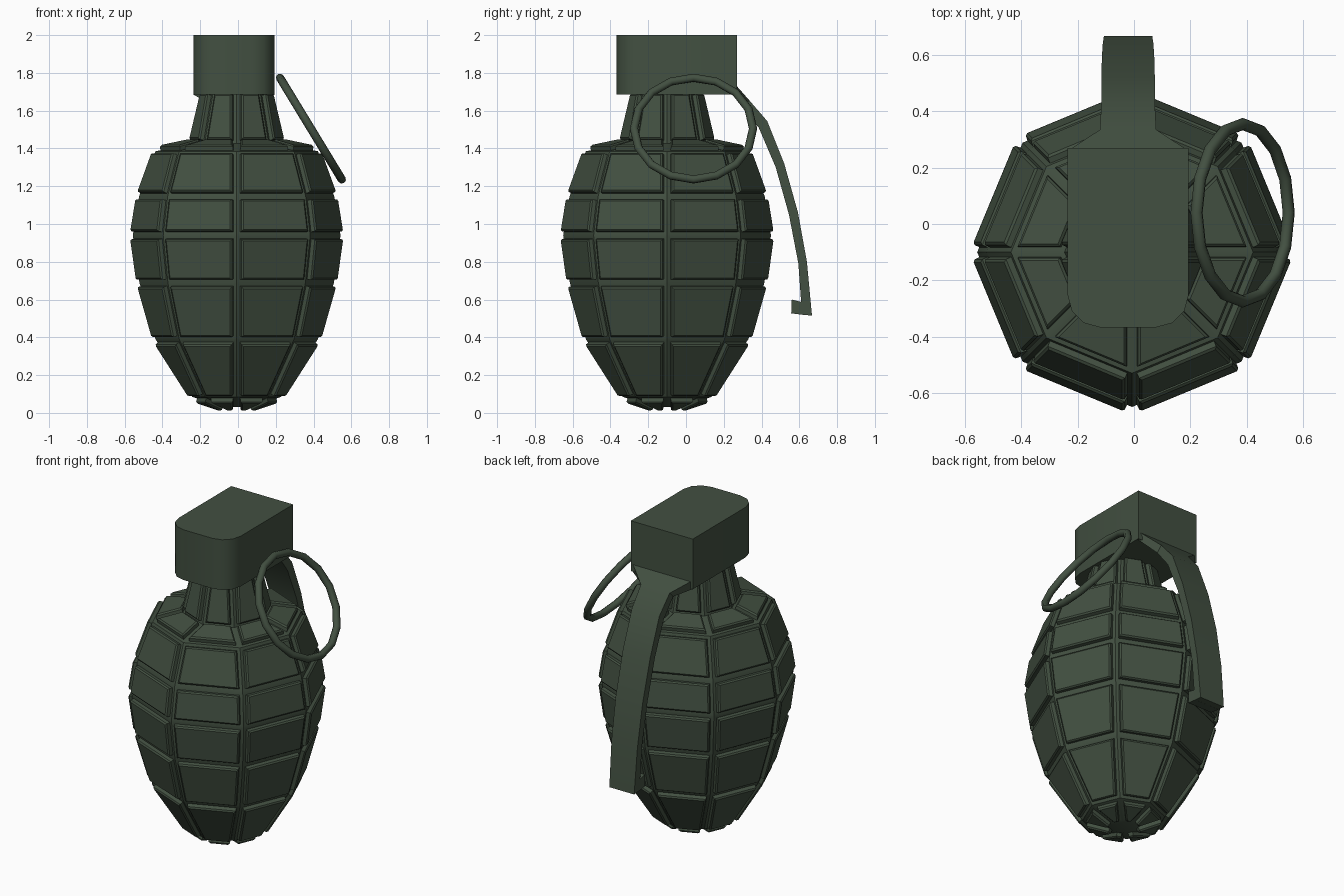
import bpy, bmesh, math
from mathutils import Vector

cube = bpy.data.objects.get("Cube")
if cube:
    bpy.data.objects.remove(cube, do_unlink=True)

green = bpy.data.materials.new("dark_olive_green")
green.use_nodes = True
colour = (0.055, 0.08, 0.053, 1)
green.diffuse_color = colour
green.node_tree.nodes["Principled BSDF"].inputs["Base Color"].default_value = colour


def finish(name, bm, angle=35):
    """Turn a bmesh into a coloured, smooth-by-angle object."""
    bmesh.ops.recalc_face_normals(bm, faces=bm.faces[:])
    mesh = bpy.data.meshes.new(name)
    bm.to_mesh(mesh)
    bm.free()
    mesh.materials.append(green)
    ob = bpy.data.objects.new(name, mesh)
    bpy.context.collection.objects.link(ob)
    bpy.ops.object.select_all(action="DESELECT")
    ob.select_set(True)
    bpy.context.view_layer.objects.active = ob
    bpy.ops.object.shade_smooth_by_angle(angle=math.radians(angle))
    return ob


def loft(bm, rings):
    """Bridge closed rings of points, cap both ends, return the side faces."""
    rows = [[bm.verts.new(p) for p in ring] for ring in rings]
    sides = []
    for a, b in zip(rows, rows[1:]):
        for i in range(len(a)):
            j = (i + 1) % len(a)
            sides.append(bm.faces.new((a[i], a[j], b[j], b[i])))
    bm.faces.new(rows[0][::-1])
    bm.faces.new(rows[-1])
    return sides


# Body: octagonal shell whose every face becomes a raised, bevelled panel
SIDES = 8
centre = Vector((-0.007, -0.1, 0))
profile = [(0.07, 0.03), (0.235, 0.085), (0.43, 0.39), (0.515, 0.69),
           (0.55, 0.94), (0.517, 1.145), (0.43, 1.385), (0.24, 1.425), (0.175, 1.7)]


def octagon(radius, z):
    turns = [math.tau * i / SIDES for i in range(SIDES)]
    return [centre + Vector((radius * math.cos(t), radius * math.sin(t), z)) for t in turns]


bm = bmesh.new()
panels = loft(bm, [octagon(r, z) for r, z in profile])
bm.normal_update()
for thickness, depth in ((0.018, 0), (0.001, 0.021), (0.008, 0.008)):
    bmesh.ops.inset_individual(bm, faces=panels, thickness=thickness, depth=depth,
                               use_even_offset=True)
    bm.normal_update()
finish("segmented_body", bm)

# Head: block with rounded front corners
MID = -0.021
HALF = 0.215
BACK, FRONT, ROUND = 0.27, -0.367, 0.115
outline = [(MID + HALF, BACK), (MID - HALF, BACK)]
for side, steps in ((-1, range(4)), (1, range(3, -1, -1))):
    for k in steps:
        t = math.radians(30 * k)
        outline.append((MID + side * (HALF - ROUND + ROUND * math.cos(t)),
                        FRONT + ROUND - ROUND * math.sin(t)))
bm = bmesh.new()
loft(bm, [[(x, y, z) for x, y in outline] for z in (1.685, 2.0)])
finish("fuse_head", bm)

# Lever: curved strip flaring into the head (outer y, z, inner y, z, half width)
sections = [(0.26, 1.74, 0.26, 1.685, HALF), (0.335, 1.655, 0.3, 1.62, 0.1),
            (0.43, 1.545, 0.385, 1.51, 0.095), (0.52, 1.32, 0.475, 1.3, 0.095),
            (0.593, 1.06, 0.545, 1.05, 0.093), (0.64, 0.8, 0.595, 0.79, 0.09),
            (0.667, 0.515, 0.614, 0.52, 0.086)]
bm = bmesh.new()
loft(bm, [[(MID - w, oy, oz), (MID + w, oy, oz), (MID + w, iy, iz), (MID - w, iy, iz)]
          for oy, oz, iy, iz, w in sections])
finish("safety_lever", bm)

# Lip: small hook at the lever's lower end
bm = bmesh.new()
lip = [(0.56, 0.6), (0.557, 0.527), (0.62, 0.519), (0.62, 0.585)]
loft(bm, [[(MID + s * 0.086, y, z) for y, z in lip] for s in (-1, 1)])
finish("lever_lip", bm)

# Pull ring: tilted torus beside the head
bpy.ops.mesh.primitive_torus_add(major_segments=16, minor_segments=8, major_radius=0.315,
                                 minor_radius=0.022, location=(0.386, 0.04, 1.505),
                                 rotation=(0, math.radians(58.7), 0))
ring = bpy.context.object
ring.name = "pull_ring"
ring.data.materials.append(green)
bpy.ops.object.shade_smooth_by_angle(angle=math.radians(50))
